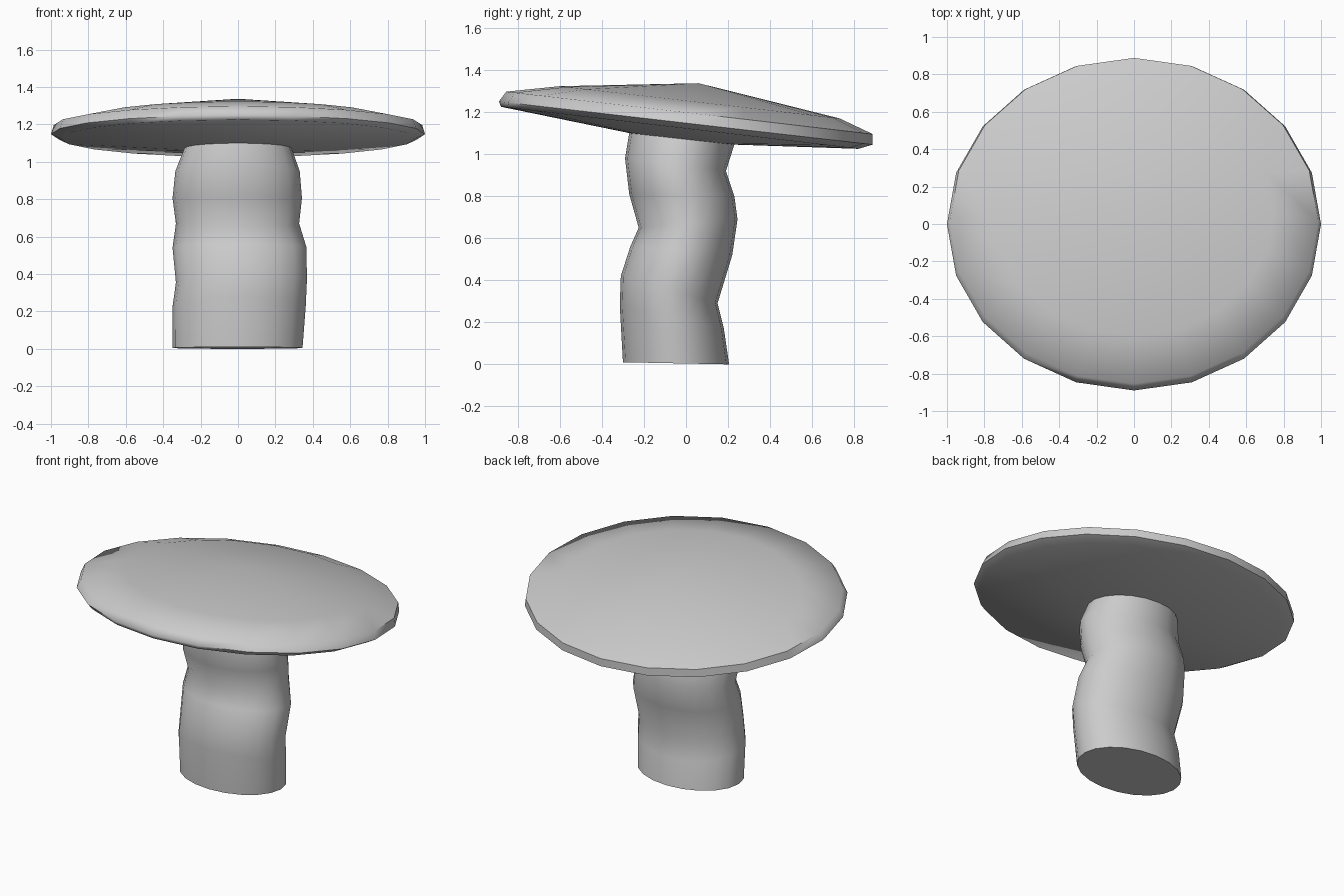
import bpy, bmesh
from math import cos, sin, pi, radians

if "Cube" in bpy.data.objects:
    bpy.data.objects.remove(bpy.data.objects["Cube"])

SIDES = 20


def loft(name, rings, cap_bottom=False, apex=None):
    """Skin tilted elliptical rings: (front y, front z, back y, back z, min x, max x)."""
    bm = bmesh.new()
    loops = []
    for fy, fz, by, bz, x0, x1 in rings:
        loop = []
        for i in range(SIDES):
            c, s = cos(2 * pi * i / SIDES), sin(2 * pi * i / SIDES)
            loop.append(bm.verts.new(((x0 + x1) / 2 + c * (x1 - x0) / 2,
                                      (fy + by) / 2 + s * (by - fy) / 2,
                                      (fz + bz) / 2 + s * (bz - fz) / 2)))
        loops.append(loop)
    for a, b in zip(loops, loops[1:]):
        for i in range(SIDES):
            j = (i + 1) % SIDES
            bm.faces.new((a[i], a[j], b[j], b[i]))
    if cap_bottom:
        bm.faces.new(loops[0][::-1])
    if apex:
        tip = bm.verts.new(apex)
        for i in range(SIDES):
            bm.faces.new((loops[-1][i], loops[-1][(i + 1) % SIDES], tip))
    mesh = bpy.data.meshes.new(name)
    bm.to_mesh(mesh)
    bm.free()
    obj = bpy.data.objects.new(name, mesh)
    bpy.context.collection.objects.link(obj)
    bpy.ops.object.select_all(action='DESELECT')
    obj.select_set(True)
    bpy.context.view_layer.objects.active = obj
    bpy.ops.object.shade_smooth_by_angle(angle=radians(60))
    return obj


# Ring where the stem meets the underside of the cap
joint = (-0.27, 1.10, 0.23, 1.045, -0.287, 0.287)

# Wavy stem, closed at the foot
loft("stem", [
    (-0.300, 0.01, 0.205, 0.00, -0.350, 0.345),
    (-0.315, 0.28, 0.180, 0.17, -0.350, 0.362),
    (-0.310, 0.42, 0.150, 0.29, -0.332, 0.368),
    (-0.265, 0.56, 0.220, 0.52, -0.350, 0.367),
    (-0.225, 0.65, 0.245, 0.69, -0.332, 0.327),
    (-0.270, 0.81, 0.230, 0.80, -0.350, 0.342),
    (-0.290, 0.98, 0.190, 0.92, -0.335, 0.330),
    joint,
], cap_bottom=True)

# Tilted cap: underside, rounded rim, shallow dome
loft("cap", [
    joint,
    (-0.880, 1.225, 0.820, 1.025, -0.95, 0.95),
    (-0.890, 1.250, 0.888, 1.045, -1.00, 1.00),
    (-0.855, 1.297, 0.888, 1.095, -0.985, 0.985),
    (-0.600, 1.323, 0.730, 1.170, -0.75, 0.75),
], apex=(0, 0.06, 1.337))
